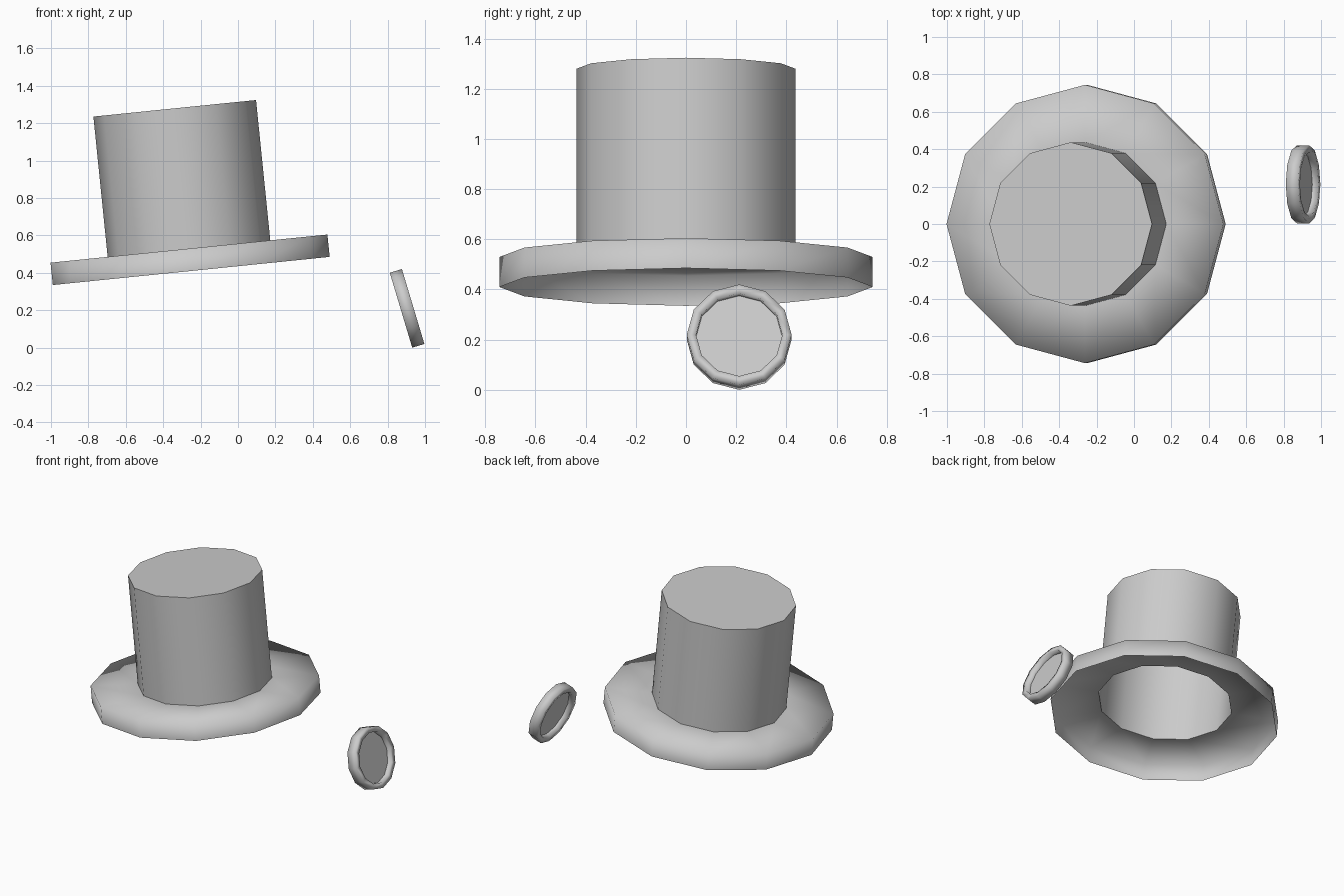
import bpy, bmesh, math

if "Cube" in bpy.data.objects:
    bpy.data.objects.remove(bpy.data.objects["Cube"])

SIDES = 12


def lathe(name, profile, location, tilt, closed=False, cap=False, sharp=()):
    """Revolve (radius, height) points around local z; sharp lists crisp profile rings."""
    bm = bmesh.new()
    rings = []
    for r, h in profile:
        rings.append([bm.verts.new((r * math.cos(2 * math.pi * i / SIDES),
                                    r * math.sin(2 * math.pi * i / SIDES), h))
                      for i in range(SIDES)])
    pairs = list(zip(rings, rings[1:]))
    if closed:
        pairs.append((rings[-1], rings[0]))
    for a, b in pairs:
        for i in range(SIDES):
            j = (i + 1) % SIDES
            bm.faces.new((a[i], a[j], b[j], b[i]))
    if cap:
        bm.faces.new(rings[-1])
    for f in bm.faces:
        f.smooth = True
    for k in sharp:
        for i in range(SIDES):
            bm.edges.get((rings[k][i], rings[k][(i + 1) % SIDES])).smooth = False
    mesh = bpy.data.meshes.new(name)
    bm.to_mesh(mesh)
    bm.free()
    ob = bpy.data.objects.new(name, mesh)
    bpy.context.collection.objects.link(ob)
    ob.location = location
    ob.rotation_euler = (0, math.radians(tilt), 0)
    return ob


# Open-bottomed hat shell: brim lip, brim top, crown wall and flat crown top
lathe("top_hat",
      [(0.744, 0), (0.744, 0.12), (0.437, 0.12), (0.437, 0.874)],
      (-0.25, 0, 0.41), -5.8, cap=True, sharp=(2, 3))

# Eyeglass: square-section ring with a flat lens across its middle
eye_pos, eye_tilt = (0.904, 0.212, 0.21), 73.3
lathe("eyeglass_ring",
      [(0.209, -0.034), (0.209, 0.034), (0.172, 0.034), (0.172, -0.034)],
      eye_pos, eye_tilt, closed=True)
lathe("eyeglass_lens",
      [(0.172, 0.0)], eye_pos, eye_tilt, cap=True)
